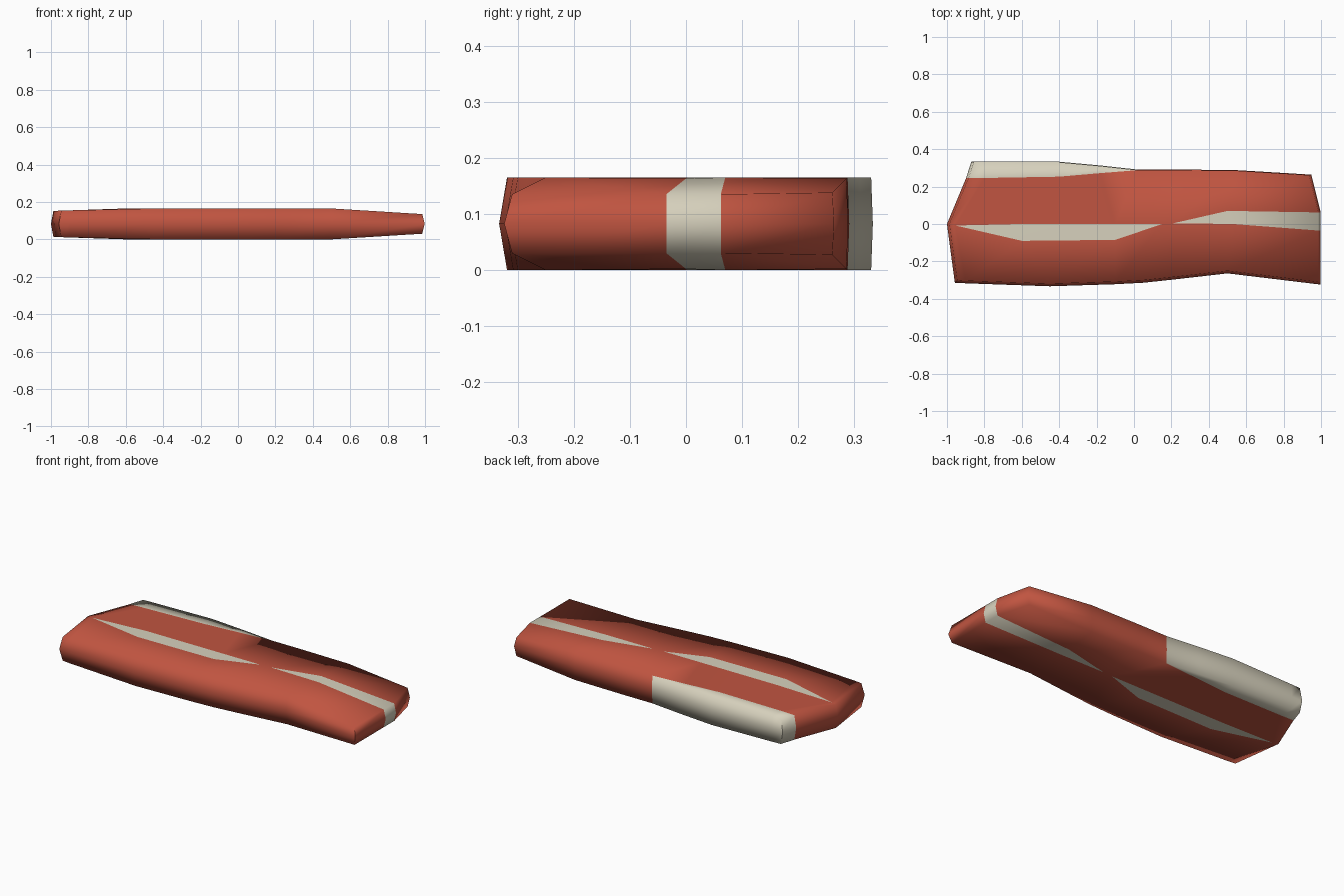
import bpy, bmesh

if "Cube" in bpy.data.objects:
    bpy.data.objects.remove(bpy.data.objects["Cube"])

H = 0.165  # slab thickness


def material(name, rgb):
    m = bpy.data.materials.new(name)
    m.diffuse_color = (*rgb, 1)
    m.use_nodes = True
    m.node_tree.nodes["Principled BSDF"].inputs["Base Color"].default_value = m.diffuse_color
    return m


# Lengthwise rows, front edge to back edge; each holds (x, y) at eight stations
rows = [
    [(-.945, -.30), (-.90, -.303), (-.45, -.319), (-.1, -.308), (.05, -.30), (.21, -.283), (.5, -.25), (.985, -.31)],
    [(-.987, 0), (-.955, -.008), (-.6, -.09), (-.1, -.085), (.15, 0), (.21, .004), (.53, 0), (.985, -.035)],
    [(-.987, 0), (-.955, -.008), (-.6, 0), (-.1, 0), (.15, 0), (.21, .004), (.5, .07), (.985, .062)],
    [(-.885, .245), (-.80, .246), (-.4, .253), (-.18, .272), (.02, .288), (.21, .288), (.53, .286), (.935, .261)],
    [(-.857, .33), (-.80, .33), (-.4, .33), (-.18, .31), (.02, .288), (.21, .288), (.53, .286), (.935, .261)],
]
R, S = len(rows), len(rows[0])
FAT_ROWS = (1, 3)  # the bands after these rows are fat


def top_z(x):
    """Slab thins slightly toward both ends."""
    if x > 0.5:
        return H - 0.03 * (x - 0.5) / 0.485
    if x < -0.6:
        return H - 0.013 * (-0.6 - x) / 0.387
    return H


bm = bmesh.new()
top, bot, mid = {}, {}, {}
for r in range(R):
    for s in range(S):
        x, y = rows[r][s]
        z = top_z(x)
        top[r, s] = bm.verts.new((x, y, z))
        bot[r, s] = bm.verts.new((x, y, H - z))
        # bulged middle ring around the rim
        if r in (0, R - 1) or s in (0, S - 1):
            dx = -.013 if s == 0 else .013 if s == S - 1 else 0
            dy = -.014 if r == 0 else .003 if rows[r] is rows[-1] or rows[r][s] == rows[-1][s] else 0
            mid[r, s] = bm.verts.new((x + dx, y + dy, H / 2))


def face(verts, fat):
    f = bm.faces.new(verts)
    f.material_index = 1 if fat else 0
    f.smooth = True


# Top and underside
for r in range(R - 1):
    for s in range(S - 1):
        k = [(r, s), (r, s + 1), (r + 1, s + 1), (r + 1, s)]
        face([top[i] for i in k], r in FAT_ROWS)
        face([bot[i] for i in reversed(k)], r in FAT_ROWS)


def wall(a, b, fat):
    face([mid[a], mid[b], top[b], top[a]], fat)
    face([bot[a], bot[b], mid[b], mid[a]], fat)


# Long sides, then the two ends
for s in range(S - 1):
    wall((0, s), (0, s + 1), False)
    wall((R - 1, s + 1), (R - 1, s), s < 4)
for r in range(R - 1):
    wall((r, S - 1), (r + 1, S - 1), r in FAT_ROWS)
    wall((r + 1, 0), (r, 0), r in FAT_ROWS)

# Crisp upright corners
for r in (0, R - 1):
    for s in (0, S - 1):
        for v in (top[r, s], bot[r, s]):
            e = bm.edges.get((mid[r, s], v))
            if e:
                e.smooth = False

# Close the pinched ends of the fat streaks
bmesh.ops.remove_doubles(bm, verts=bm.verts[:], dist=0.0005)
bmesh.ops.recalc_face_normals(bm, faces=bm.faces[:])

me = bpy.data.meshes.new("meat_strip")
bm.to_mesh(me)
bm.free()
me.materials.append(material("meat red", (.53, .09, .052)))
me.materials.append(material("fat cream", (.68, .64, .51)))
strip = bpy.data.objects.new("meat_strip", me)
bpy.context.collection.objects.link(strip)
